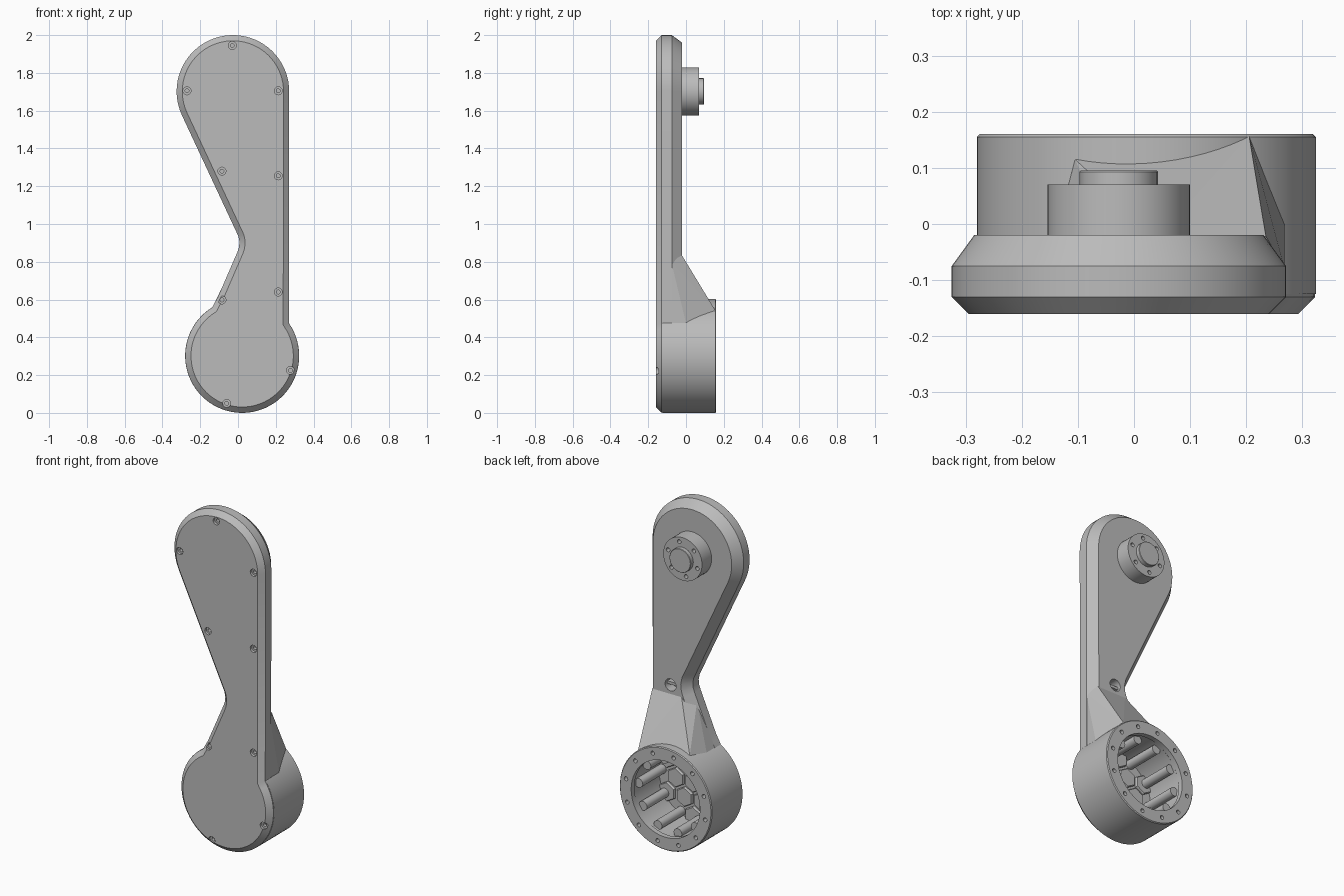
import bpy, bmesh, math
from mathutils import Vector

if "Cube" in bpy.data.objects:
    bpy.data.objects.remove(bpy.data.objects["Cube"])

grey = bpy.data.materials.new("plain_grey")
grey.diffuse_color = (0.5, 0.5, 0.5, 1)
grey.use_nodes = True
grey.node_tree.nodes["Principled BSDF"].inputs["Base Color"].default_value = grey.diffuse_color

TOP = (-0.027, 1.702)    # pivot end centre (x, z)
LOW = (0.022, 0.302)     # housing end centre (x, z)


def circle(c, r, y, n=64, start=0.0):
    return [(c[0] + r * math.cos(start + 2 * math.pi * i / n), y,
             c[1] + r * math.sin(start + 2 * math.pi * i / n)) for i in range(n)]


def loft(bm, rings):
    """Closed solid through rings of equal point count."""
    vs = [[bm.verts.new(p) for p in ring] for ring in rings]
    n = len(vs[0])
    for a, b in zip(vs, vs[1:]):
        for i in range(n):
            j = (i + 1) % n
            bm.faces.new((a[i], a[j], b[j], b[i]))
    bm.faces.new(vs[0])
    bm.faces.new(vs[-1])


def turned(bm, c, profile, n=64, start=0.0):
    """Solid turned about a y-axis line; profile is (radius, y) steps."""
    loft(bm, [circle(c, r, y, n, start) for r, y in profile])


def finish(bm, name):
    bmesh.ops.recalc_face_normals(bm, faces=bm.faces)
    me = bpy.data.meshes.new(name)
    bm.to_mesh(me)
    bm.free()
    me.materials.append(grey)
    ob = bpy.data.objects.new(name, me)
    bpy.context.collection.objects.link(ob)
    return ob


def cut(ob, bm):
    """Subtract a temporary cutter and discard it."""
    cutter = finish(bm, "cutter")
    cutter.hide_render = True
    mod = ob.modifiers.new("cut", 'BOOLEAN')
    mod.operation = 'DIFFERENCE'
    mod.solver = 'EXACT'
    mod.object = cutter
    bpy.context.view_layer.update()
    dg = bpy.context.evaluated_depsgraph_get()
    me = bpy.data.meshes.new_from_object(ob.evaluated_get(dg))
    ob.modifiers.clear()
    ob.data = me
    bpy.data.objects.remove(cutter)


def arc(c, r, a0, a1, n):
    return [(c[0] + r * math.cos(math.radians(a0 + (a1 - a0) * i / n)),
             c[1] + r * math.sin(math.radians(a0 + (a1 - a0) * i / n))) for i in range(n + 1)]


def inset(pts, d):
    """Mitred inward offset of a counter-clockwise outline."""
    out = []
    for i, p in enumerate(pts):
        a, b, c = Vector(pts[i - 1]), Vector(p), Vector(pts[(i + 1) % len(pts)])
        e1, e2 = (b - a).normalized(), (c - b).normalized()
        n1, n2 = Vector((-e1.y, e1.x)), Vector((-e2.y, e2.x))
        out.append(b + (n1 + n2) * d / (1 + n1.dot(n2)))
    return out


# Arm plate: waisted outline with chamfered front and back edges
outline = arc(TOP, 0.298, 0, 205, 40)
outline += [(-0.012, 0.965), (0.002, 0.935), (0.008, 0.905), (0.005, 0.875), (-0.004, 0.85),
            (-0.108, 0.61), (-0.12, 0.59)]
outline += arc(LOW, 0.301, 122, 394.8, 50)
bm = bmesh.new()
loft(bm, [[(p[0], y, p[1]) for p in inset(outline, d)]
          for d, y in ((0.03, -0.16), (0, -0.13), (0, -0.075), (0.04, -0.02))])
arm = finish(bm, "arm_plate")

# Front screw holes, back port and housing pocket cut from the plate
bm = bmesh.new()
for c in ((-0.03, 1.945), (-0.27, 1.705), (0.213, 1.705), (-0.085, 1.28), (0.213, 1.255),
          (0.213, 0.64), (-0.085, 0.598), (0.278, 0.225), (-0.06, 0.05)):
    turned(bm, c, ((0.021, -0.2), (0.021, -0.145), (0.01, -0.145), (0.01, -0.127)), 20)
PORT = (0.115, 0.885)
turned(bm, PORT, ((0.036, -0.08), (0.036, 0.05)), 24)
turned(bm, LOW, ((0.245, -0.12), (0.245, 0.1)))
cut(arm, bm)

# Bar across the port
bm = bmesh.new()
loft(bm, [[(PORT[0] + x, y, PORT[1] + z) for x, z in
           ((-0.038, -0.008), (0.038, -0.008), (0.038, 0.008), (-0.038, 0.008))]
          for y in (-0.085, -0.04)])
bar = finish(bm, "port_bar")

# Hollow motor housing with a ring of bolt holes
bm = bmesh.new()
turned(bm, LOW, ((0.302, -0.125), (0.302, 0.155), (0.297, 0.16), (0.225, 0.16),
                 (0.225, 0.13), (0.23, 0.125), (0.23, -0.11)), 72)
housing = finish(bm, "housing")
bm = bmesh.new()
for p in circle(LOW, 0.264, 0, 12, 0.2):
    turned(bm, (p[0], p[2]), ((0.012, 0.11), (0.012, 0.2)), 14)
cut(housing, bm)

# Posts along the inner wall
bm = bmesh.new()
for p in circle(LOW, 0.212, 0, 10, 0.1):
    turned(bm, (p[0], p[2]), ((0.027, -0.115), (0.027, 0.11)), 18)
posts = finish(bm, "housing_posts")

# Honeycomb tiles on the housing floor
bm = bmesh.new()
pitch = 0.115
for q in range(-2, 3):
    for r in range(-2, 3):
        x, z = pitch * (q + r / 2), pitch * r * math.sqrt(3) / 2
        if math.hypot(x, z) < 0.21:
            turned(bm, (LOW[0] + x, LOW[1] + z),
                   ((0.058, -0.115), (0.058, -0.1), (0.054, -0.094)), 6, math.pi / 6)
tiles = finish(bm, "floor_tiles")

# Sloping gusset between arm and housing
bm = bmesh.new()
for p in ((0.268, -0.078, 0.80), (0.235, -0.022, 0.835), (0.045, -0.022, 0.835),
          (-0.018, -0.078, 0.80), (0.268, -0.078, 0.474), (0.268, 0.0, 0.474),
          (0.205, 0.157, 0.54), (-0.105, 0.115, 0.577), (-0.135, -0.078, 0.56),
          (-0.135, 0.0, 0.56)):
    bm.verts.new(p)
bmesh.ops.convex_hull(bm, input=bm.verts)
bmesh.ops.delete(bm, geom=[v for v in bm.verts if not v.link_faces], context='VERTS')
gusset = finish(bm, "gusset")
bm = bmesh.new()
turned(bm, LOW, ((0.262, -0.2), (0.262, 0.3)))
cut(gusset, bm)

# Output hub with six bolt holes, and its centre cap
bm = bmesh.new()
turned(bm, TOP, ((0.127, -0.03), (0.127, 0.07)), 48)
hub = finish(bm, "output_hub")
bm = bmesh.new()
for p in circle(TOP, 0.1, 0, 6, 0.3):
    turned(bm, (p[0], p[2]), ((0.012, 0.03), (0.012, 0.1)), 14)
cut(hub, bm)
bm = bmesh.new()
turned(bm, TOP, ((0.07, 0.06), (0.07, 0.093), (0.068, 0.095)), 24)
cap = finish(bm, "hub_cap")

# Smooth curved walls, keep edges crisp
bpy.ops.object.select_all(action='DESELECT')
for ob in (arm, housing, posts, hub, cap):
    ob.select_set(True)
bpy.context.view_layer.objects.active = arm
bpy.ops.object.shade_smooth_by_angle(angle=math.radians(25))
